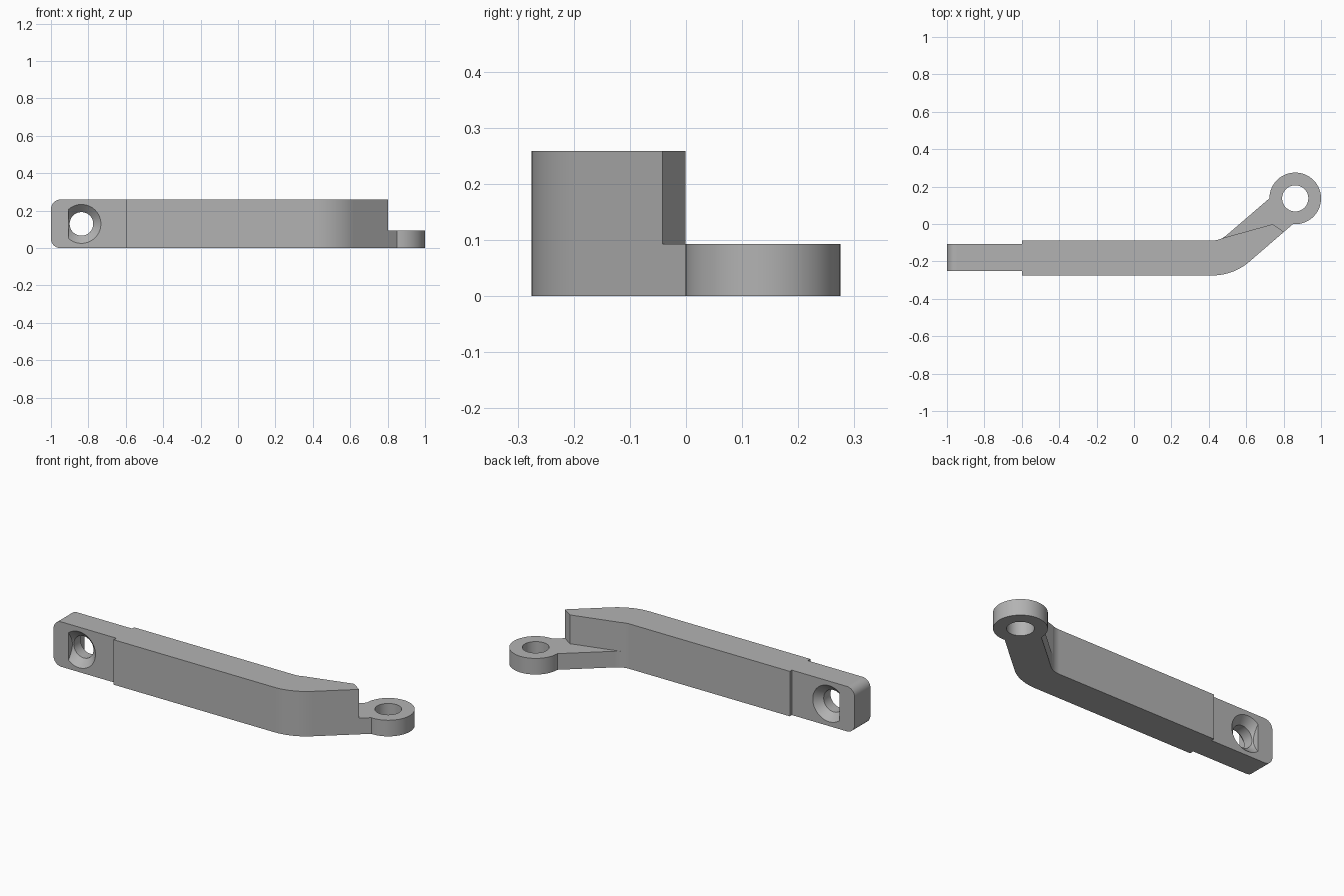
import bpy, bmesh
from math import sin, cos, radians, tau
from mathutils import Matrix, Vector

cube = bpy.data.objects.get("Cube")
if cube:
    bpy.data.objects.remove(cube, do_unlink=True)

HEIGHT, LOW = 0.259, 0.093
RING, RING_R, HOLE_R = (0.862, 0.137), 0.138, 0.07

grey = bpy.data.materials.new("plain grey")
grey.use_nodes = True
grey.diffuse_color = (0.45, 0.45, 0.45, 1)
grey.node_tree.nodes["Principled BSDF"].inputs["Base Color"].default_value = grey.diffuse_color


def arc(centre, r, start, end, n):
    """Points on an arc, angles in degrees."""
    angles = [radians(start + (end - start) * i / n) for i in range(n + 1)]
    return [(centre[0] + r * cos(a), centre[1] + r * sin(a)) for a in angles]


def prism(outline, z0, z1):
    """Outline in plan, extruded upward."""
    bm = bmesh.new()
    base = bm.faces.new([bm.verts.new((x, y, z0)) for x, y in outline])
    top = bmesh.ops.extrude_face_region(bm, geom=[base])["geom"]
    verts = [g for g in top if isinstance(g, bmesh.types.BMVert)]
    bmesh.ops.translate(bm, verts=verts, vec=(0, 0, z1 - z0))
    bmesh.ops.recalc_face_normals(bm, faces=bm.faces)
    return bm


def make(name, bm):
    mesh = bpy.data.meshes.new(name)
    bm.to_mesh(mesh)
    bm.free()
    mesh.materials.append(grey)
    ob = bpy.data.objects.new(name, mesh)
    bpy.context.collection.objects.link(ob)
    return ob


def cut(target, name, bm):
    tool = make(name, bm)
    tool.hide_render = True
    mod = target.modifiers.new(name, "BOOLEAN")
    mod.operation, mod.solver, mod.object = "DIFFERENCE", "EXACT", tool
    bpy.context.view_layer.objects.active = target
    bpy.ops.object.modifier_apply(modifier=mod.name)
    bpy.data.objects.remove(tool, do_unlink=True)


# Plan outline: mounting tab, bar, bend, arm and eyelet
bend = (0.42, 0.025)
outline = [(-1, -0.107), (-1, -0.251), (-0.6, -0.251), (-0.6, -0.275)]
outline += arc(bend, 0.30, -90, -49, 16)
outline += arc(RING, RING_R, -95, 180, 64)
outline += arc(bend, 0.113, -49, -90, 16)
outline += [(-0.6, -0.088), (-0.6, -0.107)]
bm = prism(outline, 0, HEIGHT)

# Rounded corners at the tab end
corners = [e for e in bm.edges if all(v.co.x < -0.99 for v in e.verts)
           and abs(e.verts[0].co.z - e.verts[1].co.z) < 0.001]
bmesh.ops.bevel(bm, geom=corners, offset=0.05, segments=10, profile=0.5, affect="EDGES")
arm = make("lever_arm", bm)

# Lowered ledge around the eyelet, leaving a tapering wall
ledge = [(0.45, -0.082), (0.741, -0.001), (0.86, -0.082), (1.1, -0.082), (1.1, 0.4), (0.45, 0.4)]
cut(arm, "ledge_cutter", prism(ledge, LOW, 0.4))

# Eyelet bore
cut(arm, "bore_cutter", prism(arc(RING, HOLE_R, 0, 354.375, 63), -0.1, 0.3))

# Screw hole, countersunk on both sides and clipped flat toward the tab end
mid, half, sink, extra = -0.179, 0.072, 0.041, 0.02
profile = [(0.104 + extra, -half - extra), (0.063, -half + sink),
           (0.063, half - sink), (0.104 + extra, half + extra)]
bm = bmesh.new()
n = 64
rings = [[bm.verts.new((r * cos(tau * i / n), y, r * sin(tau * i / n))) for i in range(n)]
         for r, y in profile]
for a, b in zip(rings, rings[1:]):
    for i in range(n):
        j = (i + 1) % n
        bm.faces.new((a[i], a[j], b[j], b[i]))
bm.faces.new(rings[0])
bm.faces.new(rings[-1])
bmesh.ops.transform(bm, matrix=Matrix.Translation((-0.837, mid, 0.129)), verts=bm.verts)
bmesh.ops.bisect_plane(bm, geom=bm.verts[:] + bm.edges[:] + bm.faces[:],
                       plane_co=Vector((-0.905, 0, 0)), plane_no=Vector((-1, 0, 0)),
                       clear_outer=True)
bmesh.ops.holes_fill(bm, edges=[e for e in bm.edges if e.is_boundary], sides=0)
bmesh.ops.recalc_face_normals(bm, faces=bm.faces)
cut(arm, "screw_cutter", bm)

# Smooth curves, sharp edges
bpy.ops.object.select_all(action="DESELECT")
arm.select_set(True)
bpy.context.view_layer.objects.active = arm
bpy.ops.object.shade_smooth_by_angle(angle=radians(25))
weighted = arm.modifiers.new("weighted_normals", "WEIGHTED_NORMAL")
weighted.keep_sharp = True
